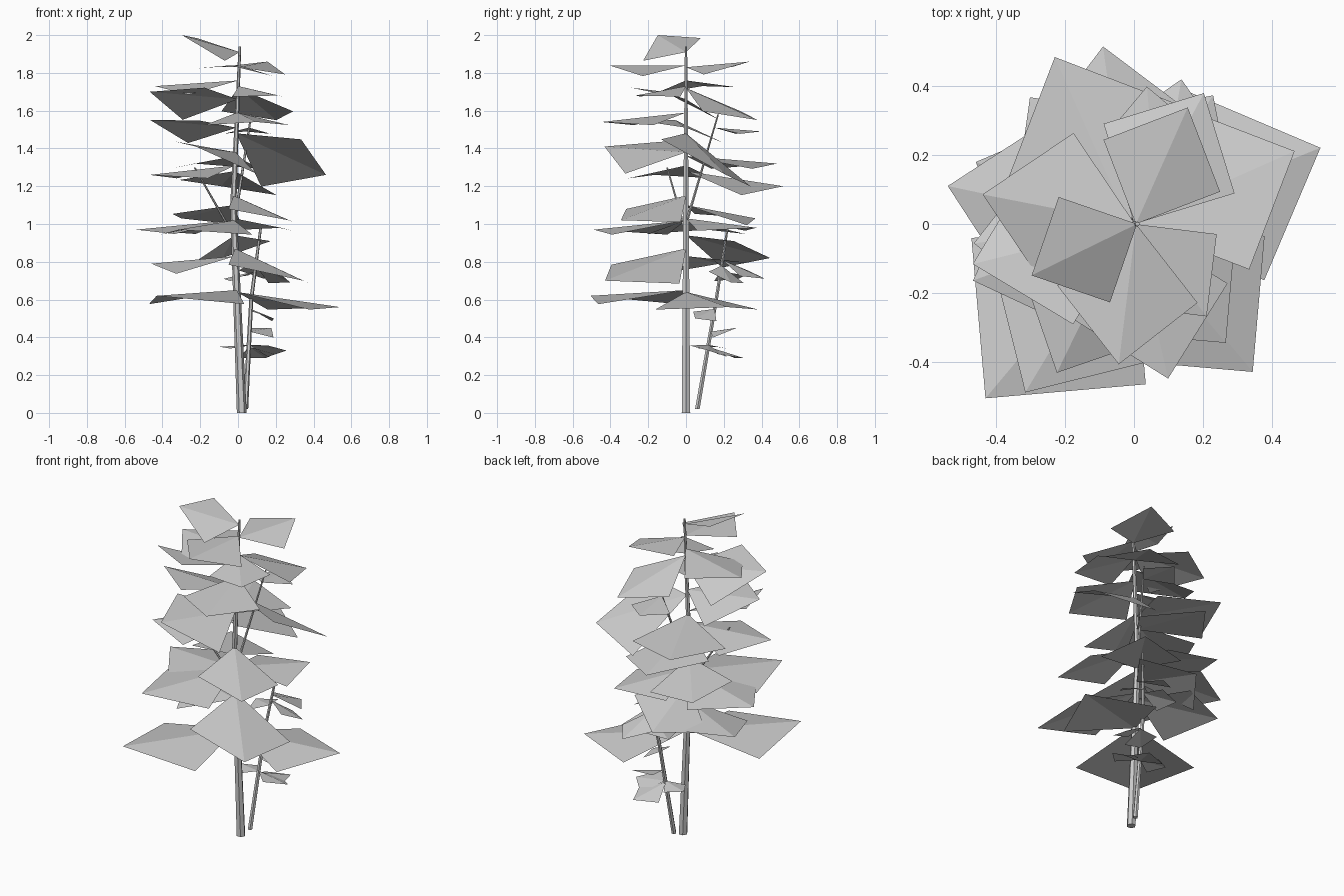
import bpy
import bmesh
from math import cos, sin, pi, radians
from mathutils import Vector

default_cube = bpy.data.objects.get("Cube")
if default_cube:
    bpy.data.objects.remove(default_cube, do_unlink=True)

# One plain grey for wood and foliage
grey = bpy.data.materials.new("plain_grey")
grey.use_nodes = True
colour = (0.6, 0.6, 0.6, 1)
grey.diffuse_color = colour
grey.node_tree.nodes["Principled BSDF"].inputs["Base Color"].default_value = colour


def finish(bm, name):
    """Turn a bmesh into a named, flat shaded object."""
    mesh = bpy.data.meshes.new(name)
    bm.to_mesh(mesh)
    bm.free()
    mesh.materials.append(grey)
    obj = bpy.data.objects.new(name, mesh)
    bpy.context.collection.objects.link(obj)
    return obj


def make_stem(name, path, start_radius, end_radius, sides=6):
    """Tapered, faceted tube through the path points."""
    bm = bmesh.new()
    rings = []
    for i, point in enumerate(path):
        t = i / (len(path) - 1)
        radius = start_radius + (end_radius - start_radius) * t
        ring = []
        for k in range(sides):
            angle = 2 * pi * k / sides
            offset = Vector((cos(angle), sin(angle), 0)) * radius
            ring.append(bm.verts.new(Vector(point) + offset))
        rings.append(ring)
    for lower, upper in zip(rings, rings[1:]):
        for k in range(sides):
            n = (k + 1) % sides
            bm.faces.new((lower[k], lower[n], upper[n], upper[k]))
    bm.faces.new(list(reversed(rings[0])))
    bm.faces.new(rings[-1])
    return finish(bm, name)


def point_at_height(path, z):
    """Point on a rising stem at the given height."""
    for a, b in zip(path, path[1:]):
        if z <= b[2]:
            break
    return Vector(a).lerp(Vector(b), (z - a[2]) / (b[2] - a[2]))


def make_leaves(name, path, leaves, fold=0.09):
    """Square leaves, held by one corner and folded along the diagonal.

    Each leaf is: height, heading, length, rise of the tip, and how much
    higher its left corner is than its right corner.
    """
    for number, (z, heading, length, rise, roll) in enumerate(leaves, 1):
        bm = bmesh.new()
        base = point_at_height(path, z)
        angle = radians(heading)
        along = Vector((cos(angle), sin(angle), 0)) * length
        along.z = rise
        across = Vector((-sin(angle), cos(angle), 0)) * length / 2
        across.z = roll / 2
        middle = base + along / 2 - Vector((0, 0, fold * length))
        base, right, tip, left = [
            bm.verts.new(p)
            for p in (base, middle - across, base + along, middle + across)
        ]
        bm.faces.new((base, right, tip))
        bm.faces.new((base, tip, left))
        finish(bm, f"{name}_{number}")


# Stems
trunk = [(0.02, 0, 0), (-0.025, 0, 1.1), (0.01, 0, 1.94)]
sapling = [(0.04, 0.06, 0.02), (0.07, 0.16, 0.6), (0.12, 0.22, 0.98)]
left_fork = [(-0.03, 0, 0.95), (-0.23, -0.1, 1.3)]
right_fork = [(-0.02, 0, 1), (0.07, 0.17, 1.58)]

make_stem("trunk", trunk, 0.026, 0.007)
make_stem("side_stem", sapling, 0.014, 0.007)
make_stem("left_branch", left_fork, 0.008, 0.005)
make_stem("right_branch", right_fork, 0.009, 0.005)

# Foliage on the trunk, from the top down
make_leaves("upper_leaf", trunk, [
    (1.91, -154, .34, .09, -.12),
    (1.83, 66, .37, .03, .04),
    (1.84, -97, .41, 0, -.04),
    (1.76, 169, .45, -.03, -.04),
    (1.73, -52, .34, -.05, 0),
    (1.72, 62, .43, -.17, 0),
    (1.66, 194, .48, .04, .17),
    (1.59, -77, .46, -.05, 0),
    (1.51, 187, .46, .04, .12),
])
make_leaves("middle_leaf", trunk, [
    (1.48, 24, .52, -.22, -.25),
    (1.38, -116, .48, .03, -.17),
    (1.36, 114, .53, -.04, 0),
    (1.31, 200, .48, -.05, 0),
    (1.28, 98, .52, -.08, .08),
    (1.15, -50, .45, -.13, -.07),
    (1.1, 127, .46, -.07, .06),
    (1.03, 56, .45, -.05, 0),
])
make_leaves("lower_leaf", trunk, [
    (1.02, 168, .53, -.05, 0),
    (1.02, -121, .57, -.05, 0),
    (.94, 98, .45, -.12, -.14),
    (.87, -50, .56, -.17, -.1),
    (.83, 158, .48, -.04, -.06),
    (.65, -130, .66, -.03, 0),
    (.64, 22, .59, -.08, 0),
])

# Small leaves on the side stem and the right branch
make_leaves("side_leaf", sapling, [
    (.36, 0, .2, -.03, -.06),
    (.35, 65, .21, -.06, -.02),
    (.36, 165, .16, -.01, 0),
    (.43, 50, .18, .02, .05),
    (.55, -40, .16, -.05, -.05),
    (.75, 150, .19, -.04, -.03),
    (.78, 15, .19, -.09, -.06),
    (.81, 80, .23, -.1, .03),
])
make_leaves("branch_leaf", right_fork, [(1.51, 95, .25, -.02, 0)])
